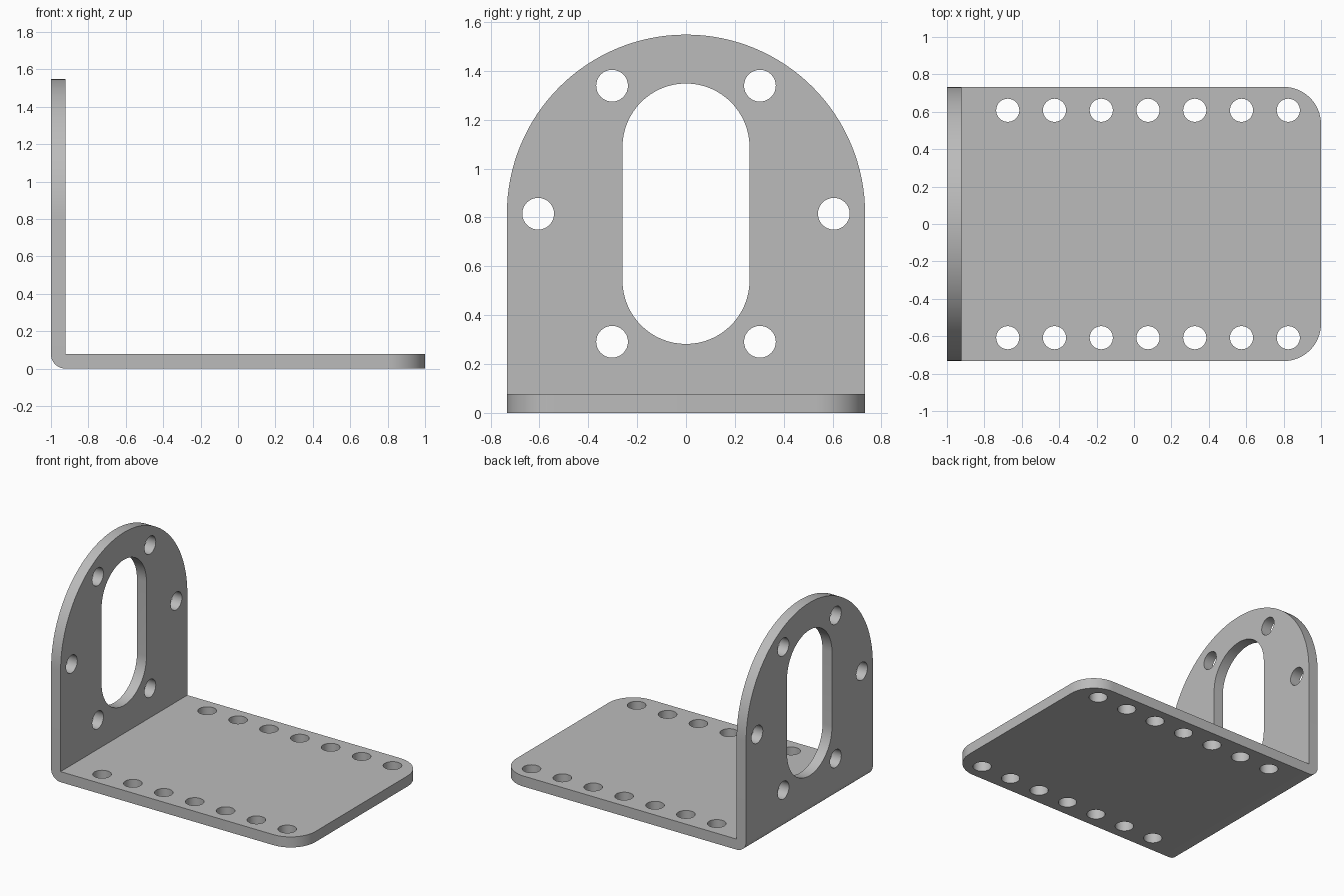
import bpy, bmesh, math
from mathutils import Matrix, Vector

if "Cube" in bpy.data.objects:
    bpy.data.objects.remove(bpy.data.objects["Cube"])

T = 0.077        # sheet thickness
W = 0.733        # half width
TOP = 1.548      # height of the arch
MID = TOP - W    # centre of the arch and bolt circle

grey = bpy.data.materials.new("light grey metal")
grey.diffuse_color = (0.5, 0.5, 0.5, 1)
grey.use_nodes = True
grey.node_tree.nodes["Principled BSDF"].inputs["Base Color"].default_value = grey.diffuse_color


def prism(bm, points, depth):
    """Extrude a closed outline of 3D points along a vector."""
    face = bm.faces.new([bm.verts.new(p) for p in points])
    new = bmesh.ops.extrude_face_region(bm, geom=[face])["geom"]
    verts = [v for v in new if isinstance(v, bmesh.types.BMVert)]
    bmesh.ops.translate(bm, vec=depth, verts=verts)


def arc(cx, cy, r, start, end, n):
    return [(cx + r * math.cos(math.radians(start + (end - start) * i / n)),
             cy + r * math.sin(math.radians(start + (end - start) * i / n)))
            for i in range(n + 1)]


def make_object(name, bm):
    bmesh.ops.recalc_face_normals(bm, faces=bm.faces)
    mesh = bpy.data.meshes.new(name)
    bm.to_mesh(mesh)
    bm.free()
    mesh.materials.append(grey)
    obj = bpy.data.objects.new(name, mesh)
    bpy.context.collection.objects.link(obj)
    return obj


def round_edges(bm, test, radius, segments):
    edges = [e for e in bm.edges if all(test(v.co) for v in e.verts)]
    bmesh.ops.bevel(bm, geom=edges, offset=radius, segments=segments,
                    profile=0.5, affect='EDGES')


# Bent sheet: L profile with a rounded outer bend
bm = bmesh.new()
profile = arc(-1 + T, T, T, 180, 270, 10) + [
    (1, 0), (1, T), (-1 + T, T), (-1 + T, TOP), (-1, TOP)]
prism(bm, [(x, -W, z) for x, z in profile], Vector((0, 2 * W, 0)))

# Rounded free corners of the base and full arch on the upright
for side in (-1, 1):
    round_edges(bm, lambda c: c.x > 0.999 and c.y * side > W - 0.001, 0.2, 14)
    round_edges(bm, lambda c: c.z > TOP - 0.001 and c.y * side > W - 0.001,
                W - 0.0002, 32)
bmesh.ops.remove_doubles(bm, verts=bm.verts, dist=0.001)
bracket = make_object("bracket", bm)

# Cutters for the slot and all holes
bm = bmesh.new()
slot = (arc(0, MID + 0.273, 0.26, 0, 180, 32)
        + arc(0, MID - 0.273, 0.26, 180, 360, 32))
prism(bm, [(-1.1, y, z) for y, z in slot], Vector((0.3, 0, 0)))

# Six bolt holes on a circle in the upright
for i in range(6):
    a = math.radians(60 * i)
    ring = arc(0.605 * math.cos(a), MID + 0.605 * math.sin(a), 0.065, 0, 360, 32)
    prism(bm, [(-1.1, y, z) for y, z in ring[:-1]], Vector((0.3, 0, 0)))

# Two rows of seven holes in the base
for side in (-1, 1):
    for i in range(7):
        ring = arc(-0.675 + 0.25 * i, 0.608 * side, 0.062, 0, 360, 32)
        prism(bm, [(x, y, -0.1) for x, y in ring[:-1]], Vector((0, 0, 0.3)))
cutter = make_object("hole_cutter", bm)
cutter.hide_render = True

# Cut the openings and shade
cut = bracket.modifiers.new("holes", 'BOOLEAN')
cut.operation = 'DIFFERENCE'
cut.solver = 'EXACT'
cut.object = cutter
bpy.context.view_layer.objects.active = bracket
bracket.select_set(True)
bpy.ops.object.modifier_apply(modifier=cut.name)
bpy.data.objects.remove(cutter)
bpy.ops.object.shade_smooth_by_angle(angle=math.radians(30))
